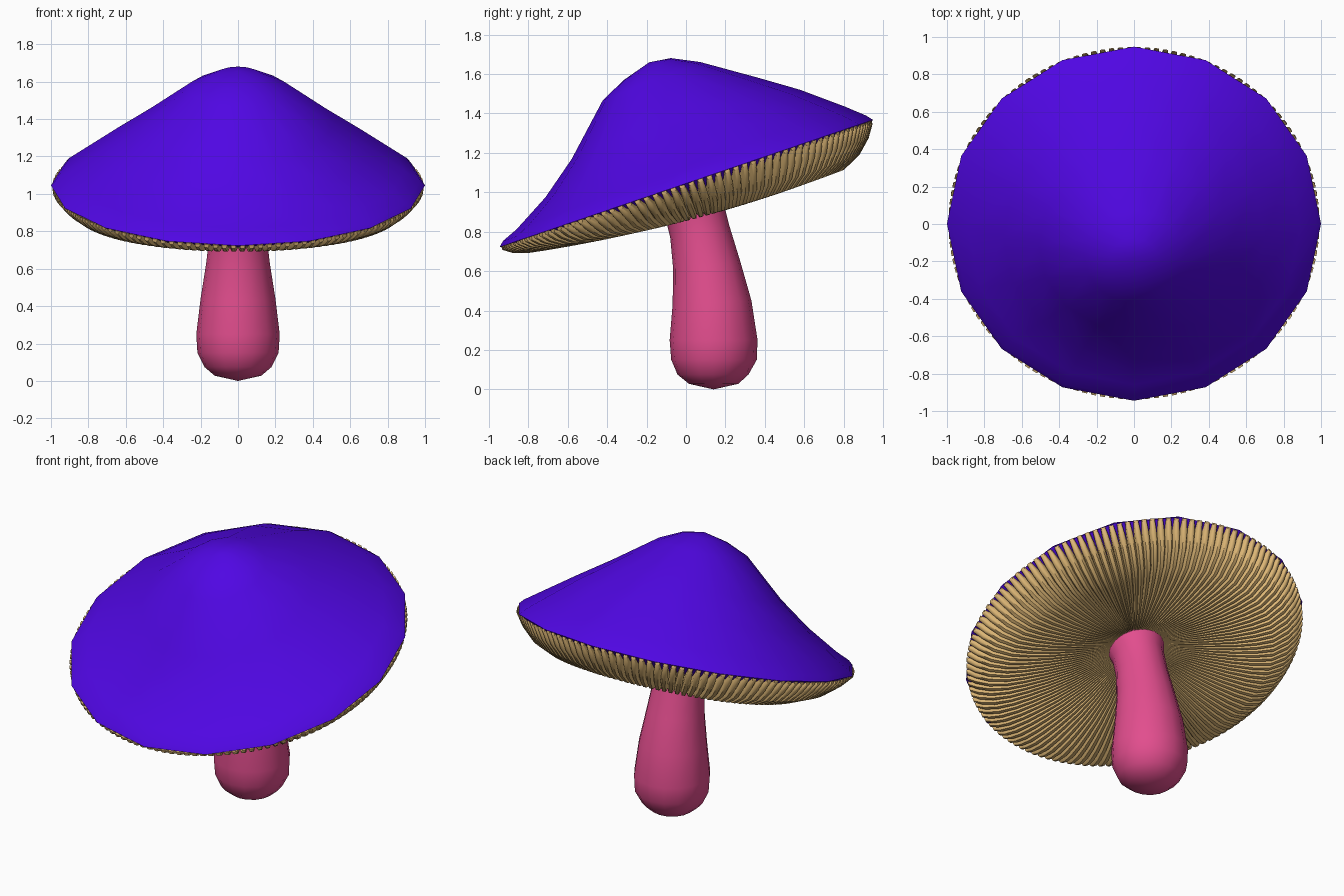
import bpy, bmesh, math
from mathutils import Matrix, Vector

if "Cube" in bpy.data.objects:
    bpy.data.objects.remove(bpy.data.objects["Cube"])

TILT = Matrix.Translation((0, 0, 1.05)) @ Matrix.Rotation(math.radians(18.8), 4, 'X')


def material(name, rgb):
    m = bpy.data.materials.new(name)
    m.diffuse_color = (*rgb, 1)
    m.use_nodes = True
    m.node_tree.nodes["Principled BSDF"].inputs["Base Color"].default_value = m.diffuse_color
    return m


VIOLET = material("violet_cap", (0.08, 0.002, 0.77))
PINK = material("pink_stem", (0.76, 0.075, 0.27))
TAN = material("tan_gills", (0.72, 0.47, 0.18))


def finish(bm, name, mat, angle):
    bmesh.ops.recalc_face_normals(bm, faces=bm.faces)
    me = bpy.data.meshes.new(name)
    bm.to_mesh(me)
    bm.free()
    me.materials.append(mat)
    ob = bpy.data.objects.new(name, me)
    bpy.context.collection.objects.link(ob)
    bpy.ops.object.select_all(action='DESELECT')
    ob.select_set(True)
    bpy.context.view_layer.objects.active = ob
    bpy.ops.object.shade_smooth_by_angle(angle=math.radians(angle))
    return ob


def skin(bm, rings, first=None, last=None):
    """Join rings of points with quads; optional pole points close the ends."""
    vs = [[bm.verts.new(p) for p in ring] for ring in rings]
    n = len(vs[0])
    for a, b in zip(vs, vs[1:]):
        for i in range(n):
            j = (i + 1) % n
            bm.faces.new((a[i], a[j], b[j], b[i]))
    for ring, pole in ((vs[0], first), (vs[-1], last)):
        if pole is None:
            bm.faces.new(ring)
        else:
            c = bm.verts.new(pole)
            for i in range(n):
                bm.faces.new((ring[i], ring[(i + 1) % n], c))


def cap_point(r, a, w, lean, tuck=0):
    """Point in the tilted cap; lean lifts the back, tuck lifts front and back."""
    s = math.sin(a)
    return TILT @ Vector((r * math.cos(a), r * s, w + lean * s + tuck * s * s))


# Cap: 16-sided lopsided cone with a thin underside (radius, height, lean)
cap_profile = [(0.13, 0.608, 0.014), (0.265, 0.543, 0.012),
               (0.51, 0.345, 0.045), (0.70, 0.208, 0.05), (0.89, 0.077, 0.025),
               (0.975, 0.022, 0.004), (1.0, -0.005, 0), (0.97, -0.025, -0.002),
               (0.85, -0.075, -0.015), (0.70, -0.095, -0.02), (0.40, -0.07, -0.01),
               (0.15, -0.04, 0)]
bm = bmesh.new()
skin(bm, [[cap_point(r, math.tau * i / 16, w, k) for i in range(16)]
          for r, w, k in cap_profile],
     TILT @ Vector((0, 0.02, 0.637)), TILT @ Vector((0, 0, -0.03)))
finish(bm, "cap", VIOLET, 60)

# Gills: radial rounded blades (radius, lower edge, lean, tuck, fill),
# touching inside and parting at the rim
gill_profile = [(0.12, -0.06, 0, 0, 0.5), (0.25, -0.105, -0.01, 0.005, 0.5),
                (0.40, -0.145, -0.02, 0.015, 0.5), (0.55, -0.175, -0.035, 0.025, 0.5),
                (0.68, -0.19, -0.046, 0.036, 0.5), (0.78, -0.188, -0.05, 0.04, 0.5),
                (0.88, -0.145, -0.035, 0.03, 0.49), (0.95, -0.08, -0.016, 0.01, 0.4),
                (0.992, -0.024, 0, 0, 0.28)]
COUNT = 128
bm = bmesh.new()
for g in range(COUNT):
    a = math.tau * (g + 0.5) / COUNT
    rings = []
    for r, low, k, tuck, fill in gill_profile:
        h = math.tau / COUNT * fill
        top, mid = low * 0.45 + 0.005, low + min(0.022, -low * 0.25)
        rings.append([cap_point(r, a + da * h, w, k, tuck) for da, w in
                      ((-1, top), (1, top), (1, mid), (0.5, low), (-0.5, low), (-1, mid))])
    skin(bm, rings)
finish(bm, "gills", TAN, 50)

# Stem: bent, tapering, rounded at the foot (height, centre y, radius, slope)
stem_profile = [(0.028, 0.14, 0.125, 0), (0.075, 0.137, 0.18, 0), (0.15, 0.142, 0.217, 0),
                (0.25, 0.14, 0.223, 0), (0.44, 0.132, 0.2, 0.05), (0.63, 0.105, 0.17, 0.12),
                (0.80, 0.07, 0.15, 0.2), (0.92, 0.04, 0.148, 0.25), (1.0, 0.015, 0.165, 0.3)]
bm = bmesh.new()
rings = []
for z, cy, r, s in stem_profile:
    rings.append([(r * math.cos(t), cy + r * math.sin(t), z + s * r * math.sin(t))
                  for t in (math.tau * i / 16 for i in range(16))])
skin(bm, rings, (0, 0.14, 0.0), (0, 0.01, 1.02))
finish(bm, "stem", PINK, 60)
